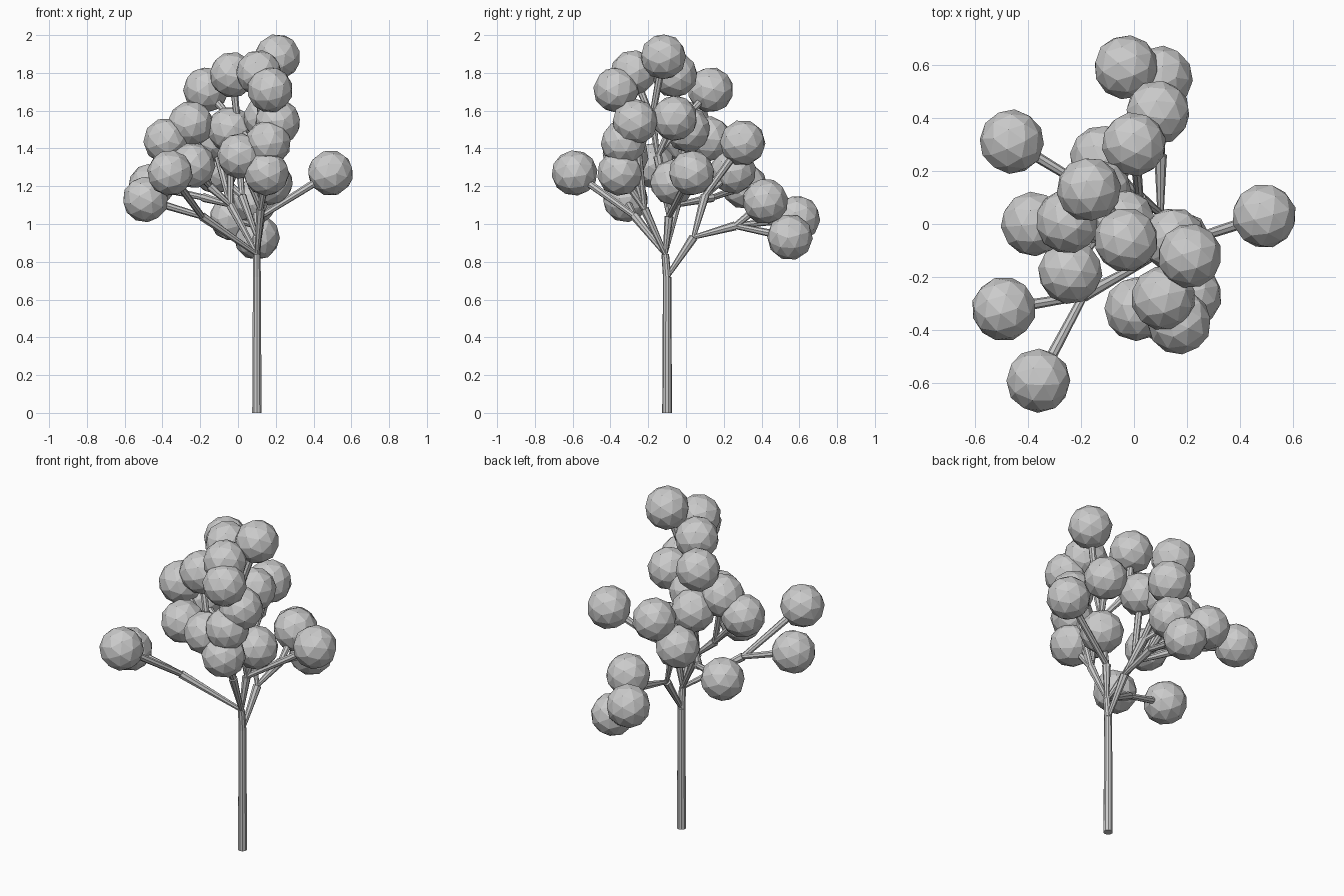
import bpy, random
from mathutils import Vector
random.seed(4)


def limb(name, a, b, r1, r2, sides=8):
    """Tapered limb from a to b."""
    a, b = Vector(a), Vector(b)
    d = b - a
    bpy.ops.mesh.primitive_cone_add(vertices=sides, radius1=r1, radius2=r2, depth=d.length,
                                    location=(a + b) / 2,
                                    rotation=d.to_track_quat('Z', 'Y').to_euler())
    bpy.context.object.name = name


def foliage(p):
    """Faceted leaf ball."""
    bpy.ops.mesh.primitive_ico_sphere_add(subdivisions=2, radius=0.122, location=p,
                                          rotation=[random.uniform(0, 3) for _ in range(3)])
    bpy.context.object.name = "foliage_ball"


# Trunk
fork = (0.10, -0.10, 0.72)
crown = (0.10, -0.11, 0.84)
limb("trunk", (0.10, -0.10, 0), fork, 0.026, 0.022, 10)
limb("trunk_top", fork, crown, 0.022, 0.020, 10)

# Main boughs: start, end, leaf balls carried by the end
boughs = [
    # low back bough
    (fork, (0.10, 0.04, 0.93), []),
    ((0.10, 0.04, 0.93), (0.10, 0.26, 0.99),
     [(-0.03, 0.59, 1.03), (0.10, 0.55, 0.93), (0.09, 0.42, 1.12)]),
    # back left bough
    ((0.10, 0.04, 0.93), (0.02, 0.10, 1.15), [(0.0, 0.30, 1.43), (-0.12, 0.25, 1.28)]),
    # front left bough
    (crown, (-0.19, -0.27, 1.04), [(-0.36, -0.59, 1.27), (-0.49, -0.32, 1.13)]),
    # left boughs
    (crown, (-0.04, -0.05, 1.10), [(-0.04, 0.01, 1.50), (-0.13, 0.12, 1.45)]),
    ((-0.04, -0.05, 1.10), (-0.15, -0.06, 1.20),
     [(-0.38, 0.0, 1.44), (-0.25, 0.01, 1.53), (-0.24, -0.18, 1.31)]),
    ((-0.04, -0.05, 1.10), (-0.18, 0.14, 1.14), [(-0.46, 0.31, 1.20)]),
    # right bough
    (crown, (0.12, -0.09, 1.04), [(0.49, 0.03, 1.27), (0.17, -0.07, 1.22)]),
    # front bough
    (crown, (0.12, -0.22, 1.08),
     [(0.15, -0.35, 1.27), (0.16, -0.33, 1.43), (0.01, -0.32, 1.36), (0.21, -0.27, 1.54)]),
    # leader and top boughs
    ((0.12, -0.09, 1.04), (0.11, -0.15, 1.36), [(0.15, -0.06, 1.56)]),
    ((0.11, -0.15, 1.36), (0.12, -0.18, 1.56),
     [(0.21, -0.12, 1.885), (0.11, -0.28, 1.80), (0.17, -0.37, 1.71)]),
    ((0.11, -0.15, 1.36), (0.0, -0.04, 1.52), [(-0.03, -0.06, 1.79), (-0.17, 0.13, 1.71)]),
]
for a, b, leaves in boughs:
    limb("bough", a, b, 0.012, 0.024)
    for p in leaves:
        limb("twig", b, p, 0.016, 0.022)
        foliage(p)
